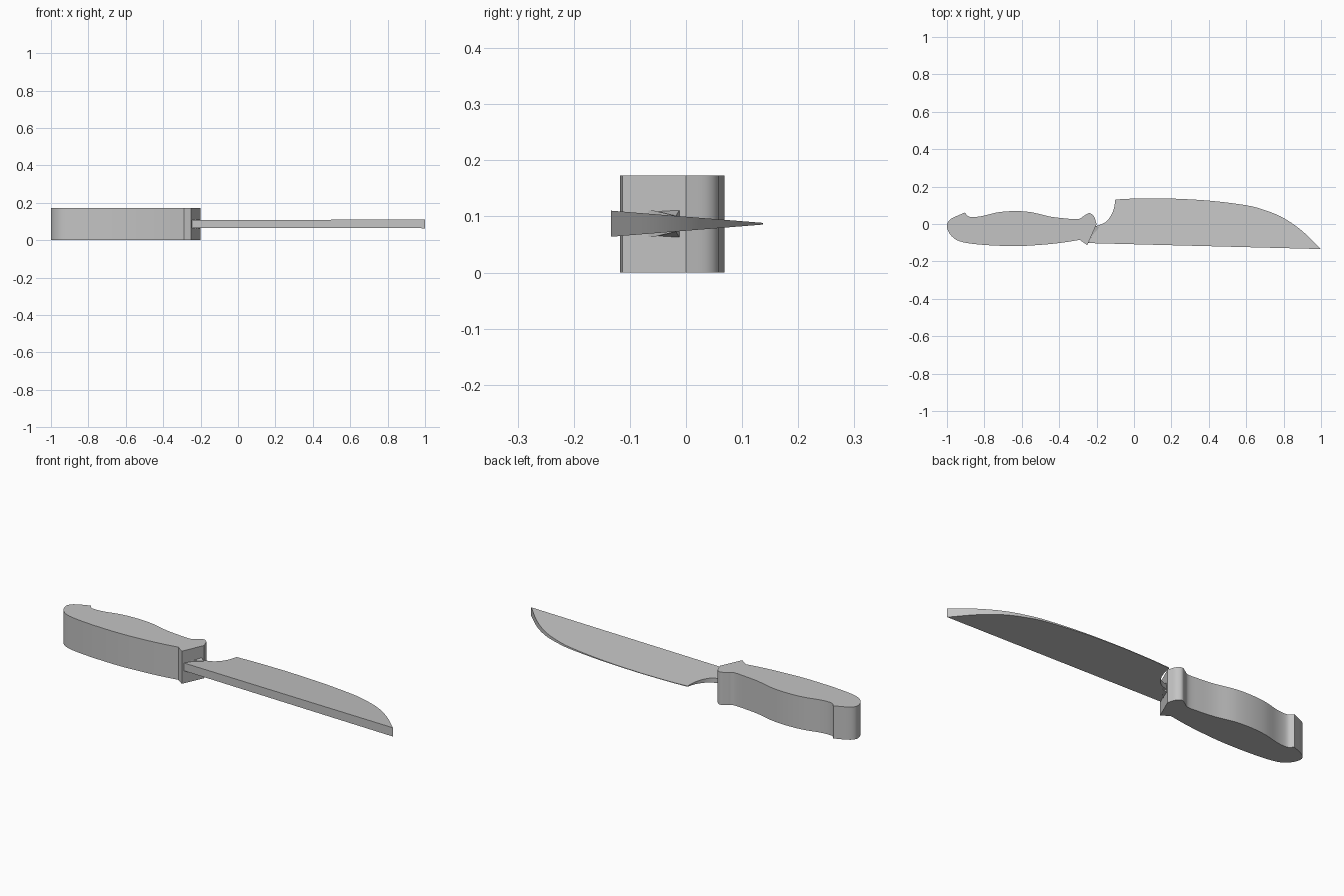
import bpy, bmesh
from mathutils import Vector

if "Cube" in bpy.data.objects:
    bpy.data.objects.remove(bpy.data.objects["Cube"])

MID_Z = 0.087     # height of the blade's centre plane
HANDLE_H = 0.173

steel = bpy.data.materials.new("plain_grey")
steel.diffuse_color = (0.55, 0.55, 0.55, 1)
steel.use_nodes = True
steel.node_tree.nodes["Principled BSDF"].inputs["Base Color"].default_value = steel.diffuse_color


def smooth_run(pts, steps=5):
    """Catmull-Rom run through pts, without the last point."""
    p = [Vector(q) for q in pts]
    p = [2 * p[0] - p[1]] + p + [2 * p[-1] - p[-2]]
    out = []
    for a, b, c, d in zip(p, p[1:], p[2:], p[3:]):
        for i in range(steps):
            t = i / steps
            out.append(0.5 * (2 * b + (c - a) * t + (2 * a - 5 * b + 4 * c - d) * t * t
                              + (3 * b - a - 3 * c + d) * t ** 3))
    return out


def outline(*runs):
    """Closed outline of smooth runs that meet at sharp corners."""
    return [q for run in runs for q in (smooth_run(run) if len(run) > 2 else [Vector(run[0])])]


def plate(name, pts, half, mid):
    """Solid plate whose half thickness is a function of x and y."""
    bm = bmesh.new()
    lo = [bm.verts.new((p.x, p.y, mid - half(p.x, p.y))) for p in pts]
    hi = [bm.verts.new((p.x, p.y, mid + half(p.x, p.y))) for p in pts]
    bm.faces.new(lo)
    bm.faces.new(hi)
    for i in range(len(pts)):
        j = (i + 1) % len(pts)
        bm.faces.new((lo[i], lo[j], hi[j], hi[i]))
    bmesh.ops.recalc_face_normals(bm, faces=bm.faces)
    me = bpy.data.meshes.new(name)
    bm.to_mesh(me)
    bm.free()
    me.materials.append(steel)
    ob = bpy.data.objects.new(name, me)
    bpy.context.collection.objects.link(ob)
    bpy.ops.object.select_all(action='DESELECT')
    bpy.context.view_layer.objects.active = ob
    ob.select_set(True)
    bpy.ops.object.shade_smooth_by_angle()
    return ob


# Handle: contoured grip with a hooked butt and a flared front
handle = outline(
    [(-0.29, -0.085), (-0.40, -0.102), (-0.52, -0.113), (-0.64, -0.118), (-0.80, -0.112),
     (-0.92, -0.096), (-0.975, -0.065), (-1.0, -0.015), (-0.982, 0.025), (-0.905, 0.061)],
    [(-0.905, 0.061), (-0.88, 0.039), (-0.82, 0.041), (-0.73, 0.062), (-0.64, 0.069),
     (-0.55, 0.063), (-0.45, 0.040), (-0.37, 0.030), (-0.30, 0.026), (-0.27, 0.042),
     (-0.24, 0.058), (-0.215, 0.042), (-0.20, 0.0)],
    [(-0.20, 0.0), (-0.25, -0.113)],
    [(-0.25, -0.113), (-0.29, -0.085)])
plate("handle", handle, lambda x, y: HANDLE_H / 2, HANDLE_H / 2)


# Blade: wedge from a thick spine to a thin cutting edge
def wedge(x, y):
    return 0.0015 + 0.022 * (0.137 - y) / 0.274


blade = outline(
    [(-0.245, -0.102), (0.997, -0.136)],
    [(1.0, -0.134), (0.90, -0.038), (0.80, 0.032), (0.70, 0.074), (0.60, 0.100), (0.40, 0.125),
     (0.20, 0.136), (0.10, 0.137), (0.0, 0.136), (-0.10, 0.131)],
    [(-0.10, 0.131), (-0.107, 0.085), (-0.125, 0.042), (-0.155, 0.008), (-0.205, -0.012)],
    [(-0.205, -0.012), (-0.245, -0.102)])
plate("blade", blade, wedge, MID_Z)

# Collar: short thicker neck where the blade enters the handle
collar = [Vector(p) for p in ((-0.245, -0.08), (-0.222, -0.06), (-0.185, -0.018), (-0.205, -0.012))]
plate("collar", collar, lambda x, y: 0.024 if x < -0.19 else 0.014, MID_Z)
